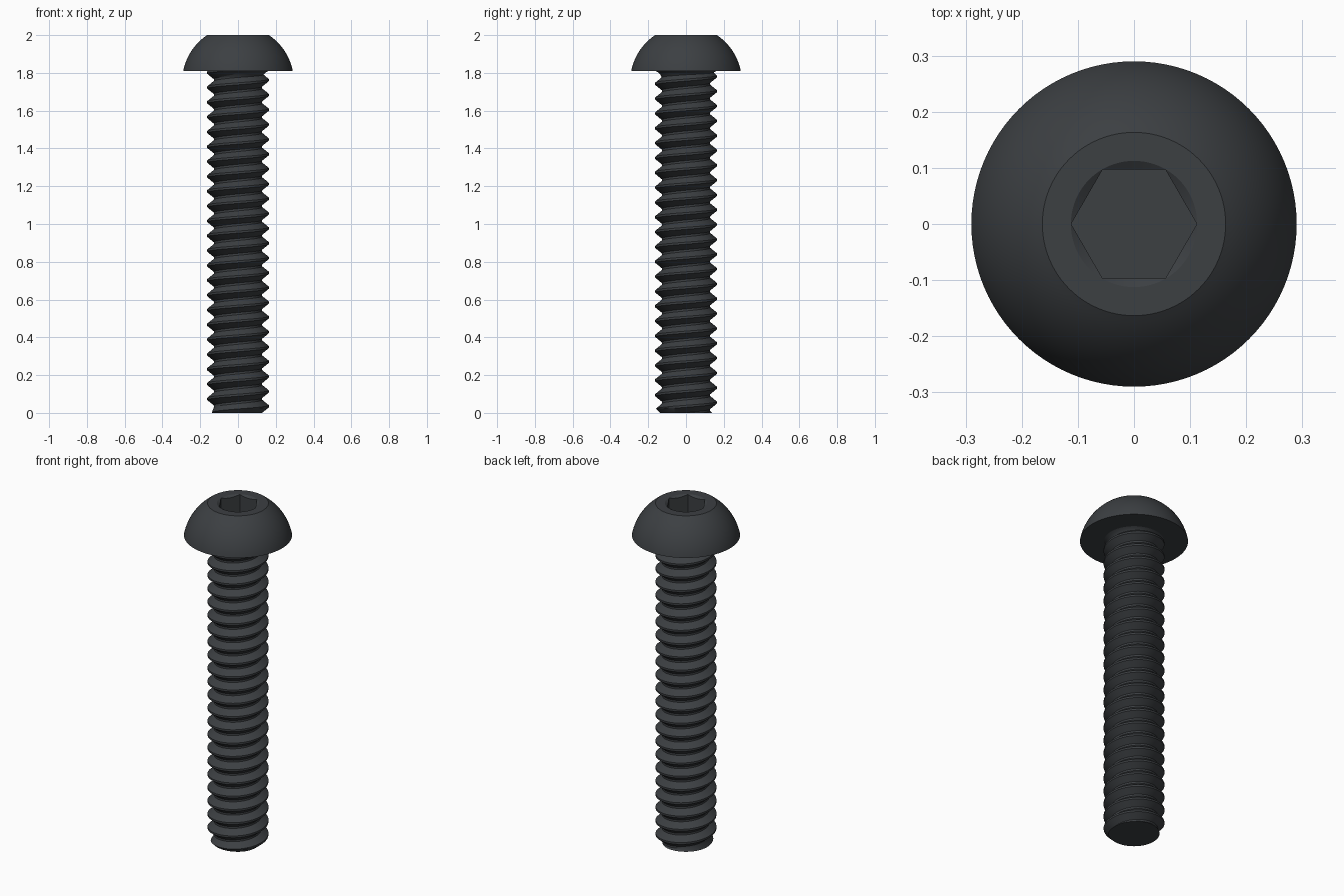
import bpy, bmesh, math

if "Cube" in bpy.data.objects:
    bpy.data.objects.remove(bpy.data.objects["Cube"])

HEAD_Z, TOP, PITCH = 1.81, 2.0, 0.0785
MAJOR, MINOR = 0.163, 0.128
N = 72

steel = bpy.data.materials.new("dark_steel")
steel.diffuse_color = (0.045, 0.05, 0.055, 1)
steel.use_nodes = True
steel.node_tree.nodes["Principled BSDF"].inputs["Base Color"].default_value = steel.diffuse_color


def make(name, bm, hide=False):
    bmesh.ops.remove_doubles(bm, verts=bm.verts, dist=1e-5)
    bmesh.ops.recalc_face_normals(bm, faces=bm.faces)
    me = bpy.data.meshes.new(name)
    bm.to_mesh(me)
    bm.free()
    ob = bpy.data.objects.new(name, me)
    bpy.context.collection.objects.link(ob)
    ob.hide_render = hide
    me.materials.append(steel)
    return ob


def rings_to_bmesh(rings):
    """Skin a stack of equal closed rings and cap both ends."""
    bm = bmesh.new()
    vs = [[bm.verts.new(p) for p in r] for r in rings]
    n = len(rings[0])
    for a, b in zip(vs, vs[1:]):
        for i in range(n):
            j = (i + 1) % n
            bm.faces.new((a[i], a[j], b[j], b[i]))
    bm.faces.new(vs[0][::-1])
    bm.faces.new(vs[-1])
    return bm


def revolve(profile, n, spin=0.0):
    return rings_to_bmesh([[(r * math.cos(spin + math.tau * i / n),
                             r * math.sin(spin + math.tau * i / n), z)
                            for i in range(n)] for r, z in profile])


def smooth(ob, angle):
    bpy.ops.object.select_all(action='DESELECT')
    ob.select_set(True)
    bpy.context.view_layer.objects.active = ob
    bpy.ops.object.shade_smooth_by_angle(angle=math.radians(angle))


# Domed head: spherical arc centred on the axis, flat on top
centre, radius = 1.754, 0.2953
a0, a1 = math.asin((HEAD_Z - centre) / radius), math.asin((TOP - centre) / radius)
arc = [(radius * math.cos(a0 + (a1 - a0) * k / 16),
        centre + radius * math.sin(a0 + (a1 - a0) * k / 16)) for k in range(17)]
head = make("button_head", revolve(arc, 96))

# Hex socket with conical lead-in
hex_cut = make("hex_cutter", revolve([(0.112, 1.885), (0.112, 2.05)], 6), True)
cone_cut = make("lead_in_cutter", revolve([(0.052, 1.96), (0.1125, TOP), (0.188, 2.05)], 96), True)
bpy.context.view_layer.objects.active = head
for cutter in (hex_cut, cone_cut):
    mod = head.modifiers.new("socket", 'BOOLEAN')
    mod.object, mod.operation, mod.solver = cutter, 'DIFFERENCE', 'EXACT'
    bpy.ops.object.modifier_apply(modifier=mod.name)
    bpy.data.objects.remove(cutter)
smooth(head, 25)

# Threaded shank: V profile swept along a right-hand helix, cut flat at the ends
BREAKS = (0.0, 0.07, 0.43, 0.57, 0.93)   # crest, flank, root, flank, crest
PHASE = 0.035                            # crest height on the +x side


def thread_radius(f):
    d = abs((f + 0.5) % 1.0 - 0.5)       # distance from crest, in pitches
    t = min(max((d - 0.07) / 0.36, 0), 1)
    return MAJOR + (MINOR - MAJOR) * t


rings = []
Z_END = HEAD_Z + 0.002
for turn in range(-2, int(HEAD_Z / PITCH) + 3):
    for b in BREAKS:
        ring = []
        for i in range(N + 1):           # last column closes one pitch higher
            a = math.tau * i / N
            z = min(max((turn + b + i / N) * PITCH + PHASE, 0.0), Z_END)
            r = thread_radius((z - PHASE) / PITCH - i / N)
            r = min(r, 0.137 + z)        # end chamfer
            ring.append((r * math.cos(a), r * math.sin(a), z))
        rings.append(ring)
bm = bmesh.new()
grid = [[bm.verts.new(p) for p in r] for r in rings]
for lo, hi in zip(grid, grid[1:]):
    for i in range(N):
        quad = (lo[i], lo[i + 1], hi[i + 1], hi[i])
        if max(v.co.z for v in quad) > 0 and min(v.co.z for v in quad) < Z_END:
            bm.faces.new(quad)
bmesh.ops.delete(bm, geom=[v for v in bm.verts if not v.link_faces], context='VERTS')
bmesh.ops.remove_doubles(bm, verts=bm.verts, dist=1e-5)
bmesh.ops.holes_fill(bm, edges=[e for e in bm.edges if e.is_boundary], sides=0)
shank = make("threaded_shank", bm)
smooth(shank, 30)

# Fillet under the head
neck = make("neck_fillet", revolve([(0.128, 1.775), (0.135, 1.79), (0.148, 1.803), (0.163, HEAD_Z + 0.001)], N))
smooth(neck, 40)
